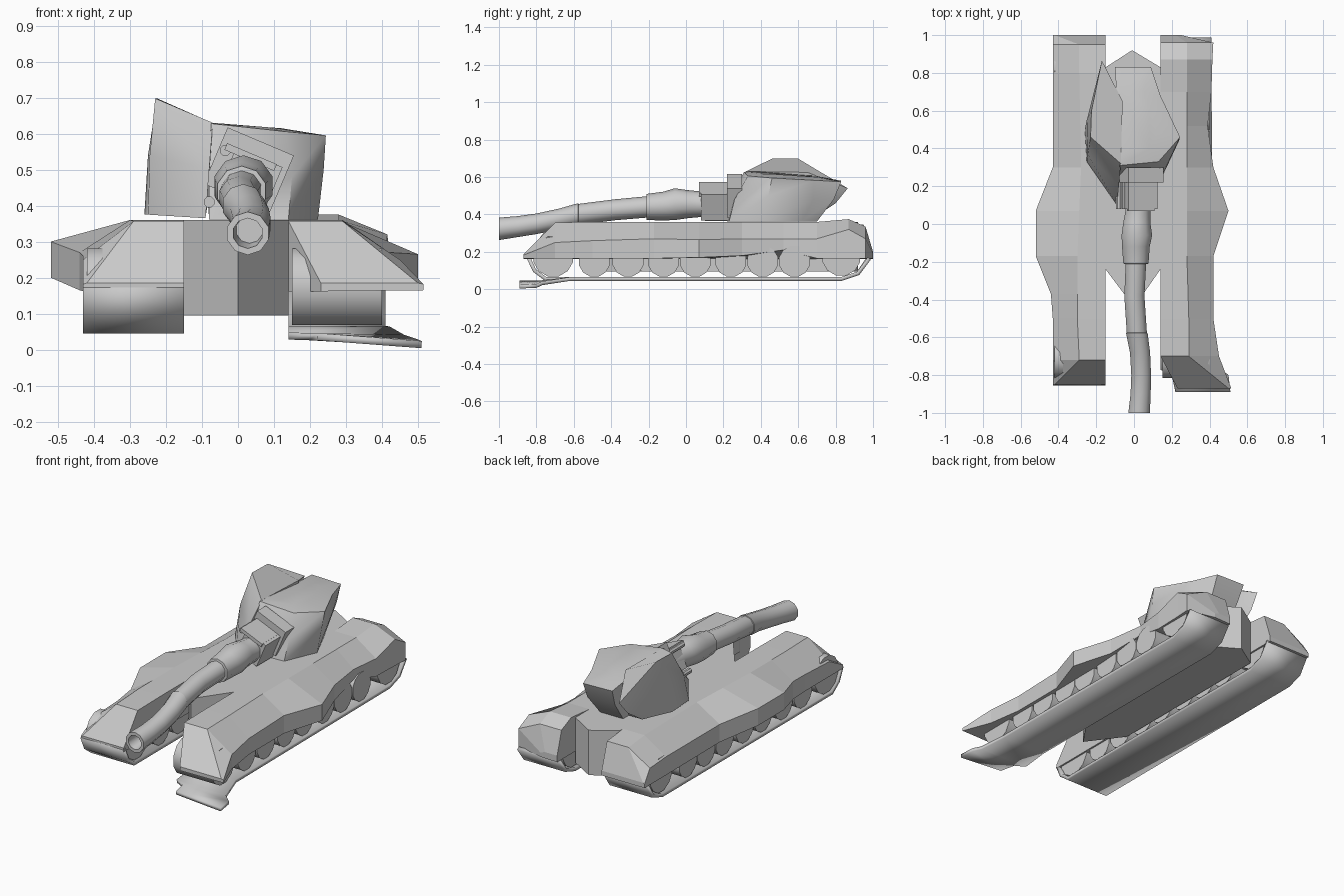
import bpy, bmesh, math
from mathutils import Vector, Matrix


def finish(name, bm, smooth=None, recalc=True):
    if recalc:
        bmesh.ops.recalc_face_normals(bm, faces=bm.faces)
    me = bpy.data.meshes.new(name)
    bm.to_mesh(me)
    bm.free()
    ob = bpy.data.objects.new(name, me)
    bpy.context.collection.objects.link(ob)
    if smooth:
        me.shade_smooth()
        me.set_sharp_from_angle(angle=math.radians(smooth))
    return ob


def loft(name, rings, closed=True, caps=True, smooth=None):
    bm = bmesh.new()
    vs = [[bm.verts.new(p) for p in r] for r in rings]
    n = len(rings[0])
    for a, b in zip(vs, vs[1:]):
        for i in range(n if closed else n - 1):
            j = (i + 1) % n
            bm.faces.new((a[i], a[j], b[j], b[i]))
    if caps and closed:
        bm.faces.new(vs[0])
        bm.faces.new(vs[-1])
    return finish(name, bm, smooth)


def circle(c, r, n, axis):
    pts = []
    for i in range(n):
        a = math.tau * (i + 0.5) / n
        u, v = r * math.cos(a), r * math.sin(a)
        pts.append(Vector(c) + (Vector((0, u, v)) if axis == 'x' else Vector((u, 0, v))))
    return pts


def box(name, c, size, roll=0):
    bm = bmesh.new()
    m = Matrix.Translation(c) @ Matrix.Rotation(roll, 4, 'Y') @ Matrix.Diagonal((*size, 1))
    bmesh.ops.create_cube(bm, size=1, matrix=m)
    return finish(name, bm)


# Centre hull, pointed at both ends
outline = [(-.15, -.24), (0, -.44), (.14, -.24), (.14, .83), (-.01, .92), (-.15, .83)]
loft("hull", [[(x, y, z) for x, y in outline] for z in (.095, .36)])


# Track covers: y, inner x, top edge x, outer x, top z, shoulder z, outer bottom z
def cover(name, side, rows):
    loft(name, [[(side * xi, y, .162), (side * xi, y, zt), (side * xt, y, zt),
                 (side * xo, y, zs), (side * xo, y, zb)]
                for y, xi, xt, xo, zt, zs, zb in rows])


cover("left_track_cover", -1, [
    (-.85, .15, .42, .43, .185, .182, .162), (-.72, .15, .29, .43, .357, .25, .162),
    (-.5, .15, .30, .43, .36, .26, .162), (-.37, .15, .30, .44, .36, .27, .165),
    (-.17, .15, .30, .52, .36, .30, .20), (.07, .15, .29, .52, .36, .30, .20),
    (.3, .15, .28, .43, .36, .27, .165), (.8, .15, .29, .43, .36, .27, .162),
    (.95, .15, .29, .43, .345, .26, .162), (1.0, .15, .42, .43, .19, .185, .162)])
cover("right_track_cover", 1, [
    (-.87, .23, .50, .515, .185, .182, .165), (-.70, .14, .29, .45, .357, .25, .165),
    (-.5, .14, .29, .42, .36, .26, .165), (-.17, .14, .28, .42, .36, .27, .165),
    (.07, .14, .28, .50, .36, .265, .17), (.3, .14, .28, .42, .36, .27, .18),
    (.52, .14, .28, .39, .36, .27, .21), (.7, .14, .28, .41, .36, .27, .165),
    (.87, .14, .28, .415, .375, .32, .165), (.96, .14, .28, .42, .335, .27, .165),
    (1.0, .14, .22, .25, .20, .19, .165)])


# Track belts: y, left z, right z, left x, right x
def belt(name, rows):
    ob = loft(name, [[(x0, y, z0), (x1, y, z1)] for y, z0, z1, x0, x1 in rows],
              closed=False, smooth=50)
    s = ob.modifiers.new("thickness", 'SOLIDIFY')
    s.thickness, s.offset, s.use_even_offset = .02, 0, True


belt("left_track_belt", [(y, z, z, -.43, -.15) for y, z in
     [(-.845, .175), (-.81, .10), (-.75, .055), (.83, .055), (.92, .085), (.98, .175)]])
belt("right_track_belt", [
    (-.89, .036, .014, .22, .51), (-.80, .036, .018, .20, .50), (-.77, .038, .032, .14, .46),
    (-.62, .055, .055, .14, .42), (.83, .055, .055, .14, .41),
    (.92, .085, .085, .14, .41), (.98, .165, .165, .14, .41)])

# Wheels
wheels = [(-.71, .175, .11), (.83, .175, .105)]
wheels += [(y, .15, .085) for y in (-.49, -.31, -.12, .05, .24, .41, .58)]
for label, x0, x1 in (("left", -.42, -.16), ("right", .15, .40)):
    for y, z, r in wheels:
        loft(label + "_wheel", [circle((x, y, z), r, 12, 'x') for x in (x0, x1)], smooth=40)

# Split turret: two shells from a lower, a belly and an upper ring
loft("turret_right_shell", [
    [(-.08, .22, .362), (.14, .23, .362), (.222, .42, .362), (.13, .62, .362),
     (.07, .70, .362), (-.08, .70, .362)],
    [(-.08, .25, .49), (.15, .26, .48), (.238, .44, .50), (.14, .68, .48),
     (.09, .79, .48), (-.09, .79, .48)],
    [(-.075, .31, .628), (.13, .33, .606), (.244, .46, .595), (.14, .68, .583),
     (.09, .83, .575), (-.10, .83, .58)],
    [(-.07, .38, .63), (.08, .40, .618), (.12, .48, .615), (.08, .62, .605),
     (.05, .70, .60), (-.07, .70, .605)]], smooth=50)
loft("turret_left_shell", [
    [(-.09, .10, .365), (-.25, .33, .375), (-.26, .50, .375), (-.19, .68, .38), (-.09, .66, .37)],
    [(-.08, .20, .50), (-.245, .37, .54), (-.25, .55, .54), (-.18, .80, .46), (-.07, .68, .48)],
    [(-.07, .32, .63), (-.23, .46, .698), (-.225, .60, .698), (-.17, .865, .54), (-.06, .65, .625)]],
    smooth=50)

# Gun mount, its tilted collar plate and pins
roll = math.radians(23)
box("gun_mount", (.03, .16, .465), (.14, .16, .15), roll)
box("mount_roof", (.035, .155, .535), (.15, .17, .02), roll)
box("mount_collar", (.03, .26, .50), (.20, .08, .17), roll)
for x, z in ((-.035, .553), (-.08, .41)):
    loft("mount_pin", [circle((x, y, z), .016, 8, 'y') for y in (.08, .25)], smooth=40)

# Bent gun barrel with hollow muzzle: x, y, z, radius
path = [(.03, .25, .46, .07), (.02, .06, .455, .07), (.015, .01, .455, .075),
        (.015, -.06, .455, .085), (.01, -.12, .445, .077), (.01, -.21, .44, .07),
        (.01, -.212, .44, .057), (.002, -.38, .425, .056), (.01, -.50, .41, .056),
        (.015, -.575, .40, .056), (.015, -.577, .40, .06), (.032, -.68, .375, .056),
        (.038, -.80, .35, .055), (.035, -.90, .335, .056), (.027, -1.0, .323, .06),
        (.027, -1.0, .323, .042), (.032, -.92, .333, .038)]
loft("gun_barrel", [circle((x, y, z), r, 10, 'y') for x, y, z, r in path], smooth=40)
